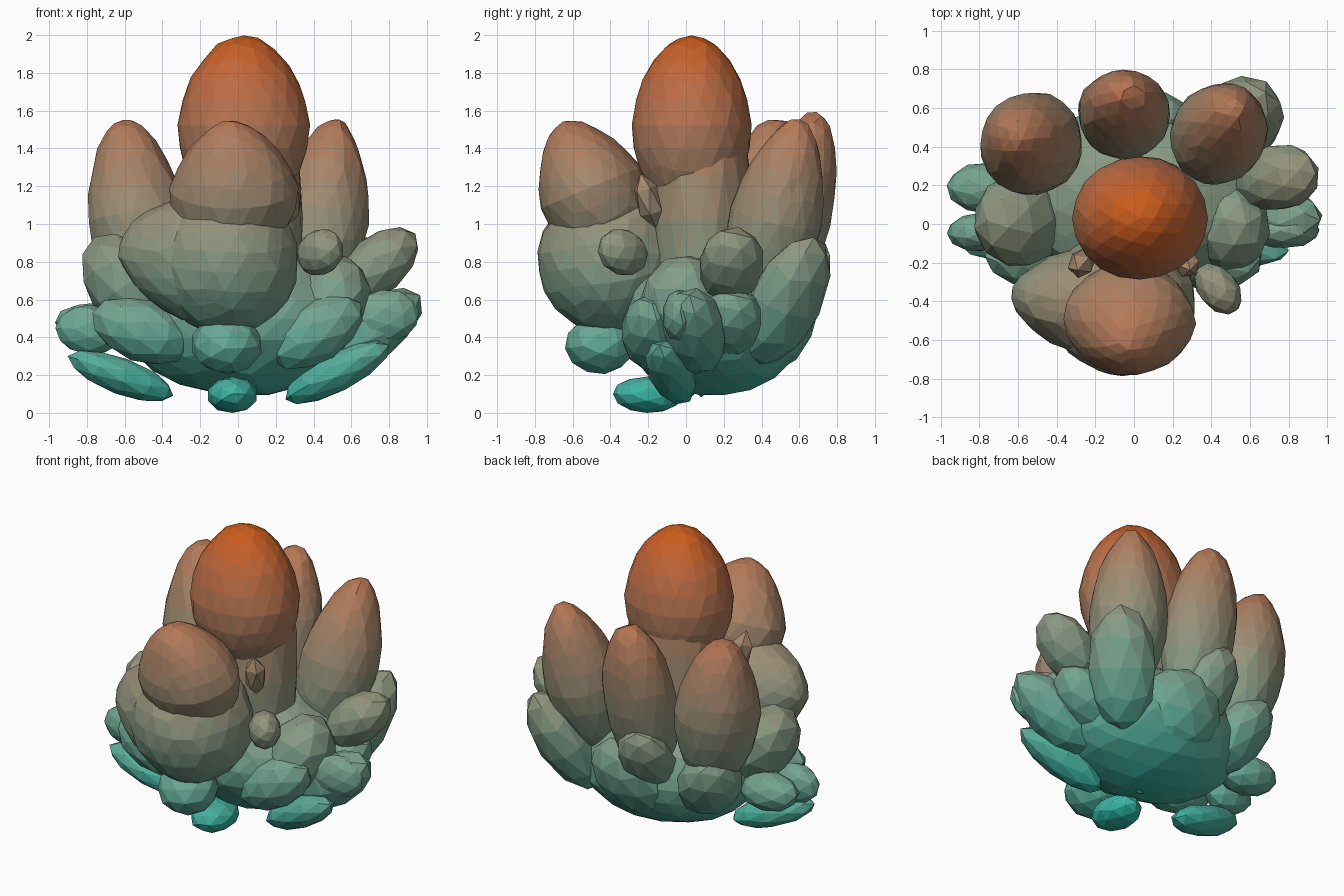
import bpy, bmesh, random
from mathutils import Vector

random.seed(4)
BANDS = 32
LOW, HIGH = Vector((0.014, 0.47, 0.38)), Vector((0.60, 0.10, 0.005))

# Height-graded colours, teal at the foot to orange at the crown
mats = []
for i in range(BANDS):
    m = bpy.data.materials.new(f"height_colour_{i:02d}")
    m.diffuse_color = (*LOW.lerp(HIGH, (i + 0.5) / BANDS), 1)
    mats.append(m)


def lobe(name, base, tip, rx, ry, point=0.0, detail=3, rough=0.02):
    """Faceted bud from base to tip; rx sideways, ry in the lean direction."""
    base, tip = Vector(base), Vector(tip)
    axis, mid = (tip - base) / 2, (tip + base) / 2
    up = axis.normalized()
    side = Vector((0, 0, 1)).cross(up)
    side = side.normalized() if side.length > 0.05 else Vector((1, 0, 0))
    out = up.cross(side).normalized()
    bm = bmesh.new()
    bmesh.ops.create_icosphere(bm, subdivisions=detail, radius=1)
    for v in bm.verts:
        x, y, z = v.co * (1 + random.uniform(-rough, rough))
        k = 1.03 - point * max(0, z)
        v.co = mid + side * (x * rx * k) + out * (y * ry * k) + axis * z
        v.co.z = max(v.co.z, 0)
    me = bpy.data.meshes.new(name)
    for m in mats:
        me.materials.append(m)
    for f in bm.faces:
        z = f.calc_center_median().z
        f.material_index = min(BANDS - 1, max(0, int(z / 2 * BANDS)))
    bm.to_mesh(me)
    bm.free()
    ob = bpy.data.objects.new(name, me)
    bpy.context.collection.objects.link(ob)


def bud(*args, **kw):
    lobe(*args, detail=2, **kw)


# Core bowl that everything grows from
lobe("core_bowl", (0.03, 0.13, 0.09), (0.03, 0.15, 0.88), 0.62, 0.47)

# Central column and its crown
lobe("central_stem", (0.03, 0.08, 0.1), (0.03, 0.08, 1.95), 0.305, 0.265)
lobe("central_crown", (0.03, 0.03, 1.05), (0.03, 0.03, 2.0), 0.34, 0.31, point=0.13, rough=0.01)

# Front growth: swollen body, side bulge and cap
lobe("front_body", (-0.07, -0.33, 0.42), (-0.05, -0.47, 1.20), 0.37, 0.37)
lobe("front_side_bulge", (0.15, -0.42, 0.76), (-0.63, -0.37, 0.89), 0.28, 0.33, point=0.25)
lobe("front_cap", (-0.02, -0.36, 0.84), (-0.03, -0.65, 1.54), 0.33, 0.28, point=0.3)
for s in (-1, 1):
    lobe("cap_shard", (s * 0.25, -0.16, 0.98), (s * 0.29, -0.24, 1.27), 0.07, 0.07, detail=1)

# Three tall back buds
lobe("back_left_bud", (-0.46, 0.36, 0.52), (-0.61, 0.48, 1.56), 0.26, 0.25, point=0.2)
lobe("back_middle_bud", (-0.05, 0.44, 0.48), (-0.05, 0.69, 1.59), 0.23, 0.195)
lobe("back_right_bud", (0.37, 0.35, 0.52), (0.52, 0.60, 1.55), 0.24, 0.24, point=0.2)

# Lower back buds
bud("back_right_low_bud", (0.41, 0.38, 0.26), (0.68, 0.68, 0.93), 0.21, 0.17)
bud("back_middle_low_bud", (-0.08, 0.42, 0.42), (-0.14, 0.74, 0.90), 0.18, 0.13)
bud("back_left_low_bud", (-0.36, 0.30, 0.30), (-0.60, 0.56, 0.76), 0.20, 0.16)
bud("back_base_bulge", (0.05, 0.40, 0.22), (0.08, 0.62, 0.72), 0.28, 0.16)

# Middle tier of side buds
bud("left_middle_bud", (-0.43, 0.02, 0.42), (-0.76, 0.02, 0.93), 0.24, 0.20)
bud("right_middle_bud", (0.40, -0.02, 0.33), (0.58, 0.0, 0.83), 0.23, 0.20)
bud("right_upper_knob", (0.54, 0.22, 0.62), (0.94, 0.26, 0.95), 0.17, 0.15)
bud("front_right_knob", (0.34, -0.22, 0.80), (0.53, -0.45, 0.90), 0.10, 0.12)
bud("right_outer_bud", (0.42, 0.08, 0.24), (0.96, 0.02, 0.62), 0.16, 0.16)
bud("right_rear_bud", (0.42, 0.22, 0.34), (0.80, 0.26, 0.62), 0.17, 0.14)

# Low ring of small buds
bud("front_low_knob", (-0.05, -0.26, 0.39), (-0.07, -0.64, 0.34), 0.185, 0.155)
bud("front_left_low_bud", (-0.25, -0.18, 0.34), (-0.77, -0.17, 0.53), 0.15, 0.16)
bud("front_right_low_bud", (0.18, -0.20, 0.28), (0.65, -0.18, 0.58), 0.15, 0.16)
bud("left_low_knob", (-0.60, -0.03, 0.43), (-0.97, -0.05, 0.45), 0.10, 0.13)
bud("left_rear_low_knob", (-0.55, 0.17, 0.44), (-0.97, 0.20, 0.48), 0.13, 0.12)
bud("right_low_knob", (0.60, -0.04, 0.48), (0.96, -0.03, 0.54), 0.09, 0.14)

# Flat petals at the foot
bud("left_foot_petal", (-0.34, -0.02, 0.09), (-0.90, -0.10, 0.30), 0.12, 0.095)
bud("right_foot_petal", (0.25, -0.02, 0.07), (0.80, -0.14, 0.36), 0.12, 0.10)
bud("front_foot_petal", (-0.03, -0.02, 0.09), (-0.03, -0.39, 0.10), 0.13, 0.095)
